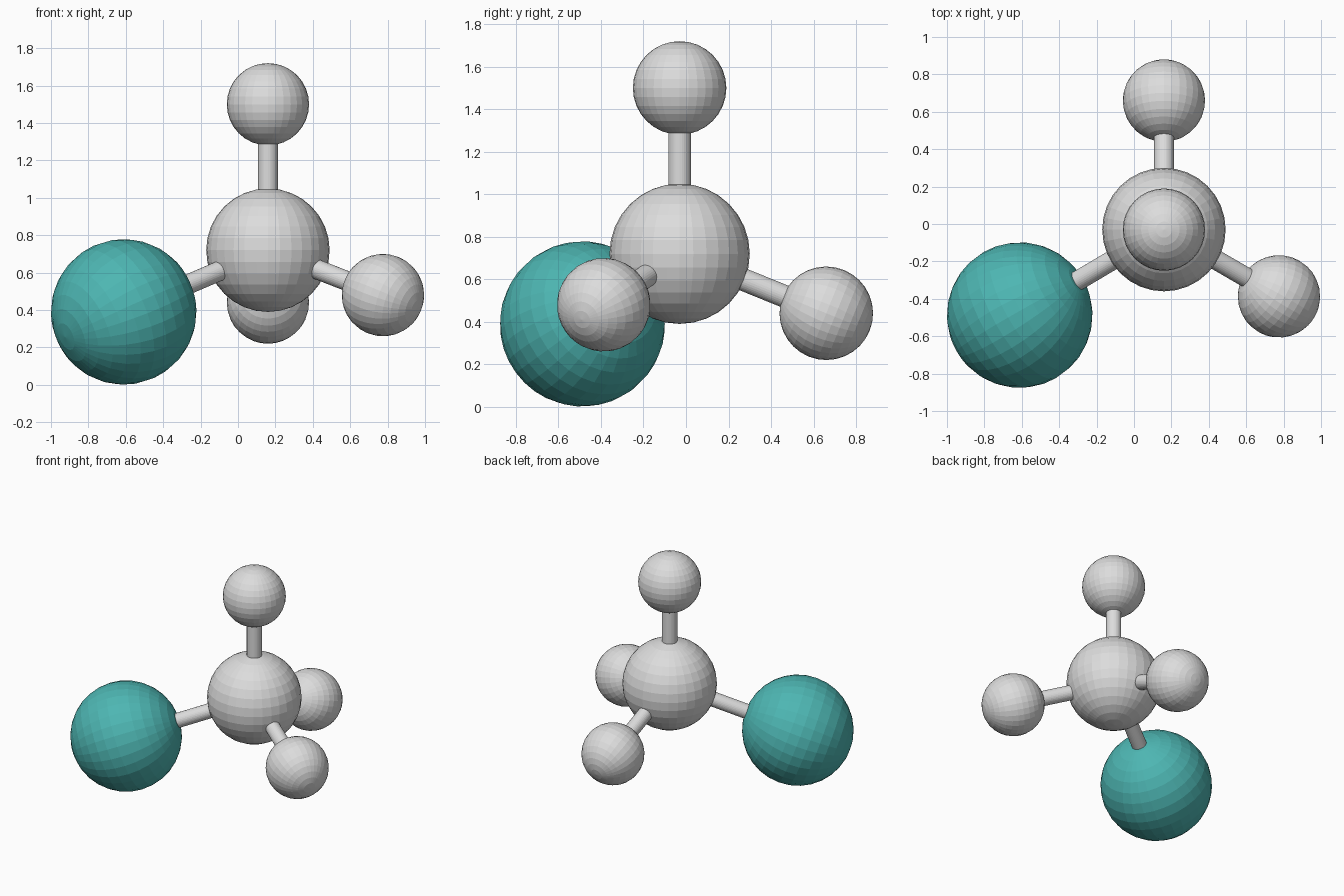
import bpy
from mathutils import Vector

if "Cube" in bpy.data.objects:
    bpy.data.objects.remove(bpy.data.objects["Cube"])


def material(name, rgb):
    m = bpy.data.materials.new(name)
    m.diffuse_color = (*rgb, 1)
    m.use_nodes = True
    m.node_tree.nodes["Principled BSDF"].inputs["Base Color"].default_value = m.diffuse_color
    return m


GREY = material("light grey", (0.72, 0.72, 0.72))
TEAL = material("teal", (0.075, 0.47, 0.45))
CENTRE = Vector((0.16, -0.03, 0.72))


def ball(name, pos, radius, mat, axis=Vector((0, 0, 1))):
    bpy.ops.mesh.primitive_uv_sphere_add(segments=32, ring_count=16, radius=radius, location=pos)
    ob = bpy.context.object
    ob.name = name
    ob.rotation_mode = 'QUATERNION'
    ob.rotation_quaternion = Vector((0, 0, 1)).rotation_difference(axis)
    ob.data.materials.append(mat)


def rod(name, a, b, radius=0.053):
    d = b - a
    bpy.ops.mesh.primitive_cylinder_add(vertices=32, radius=radius, depth=d.length, location=(a + b) / 2)
    ob = bpy.context.object
    ob.name = name
    ob.rotation_mode = 'QUATERNION'
    ob.rotation_quaternion = Vector((0, 0, 1)).rotation_difference(d)
    ob.data.materials.append(GREY)


# Central ball
ball("centre_ball", CENTRE, 0.33, GREY)

# Outer balls, each joined to the centre by a rod
for name, pos, radius, mat in [
    ("top", (0.16, -0.03, 1.5), 0.22, GREY),
    ("back", (0.16, 0.66, 0.44), 0.22, GREY),
    ("right", (0.775, -0.387, 0.48), 0.22, GREY),
    ("left_large", (-0.611, -0.487, 0.39), 0.389, TEAL),
]:
    p = Vector(pos)
    ball(name + "_ball", p, radius, mat, p - CENTRE)
    rod(name + "_rod", CENTRE, p)
